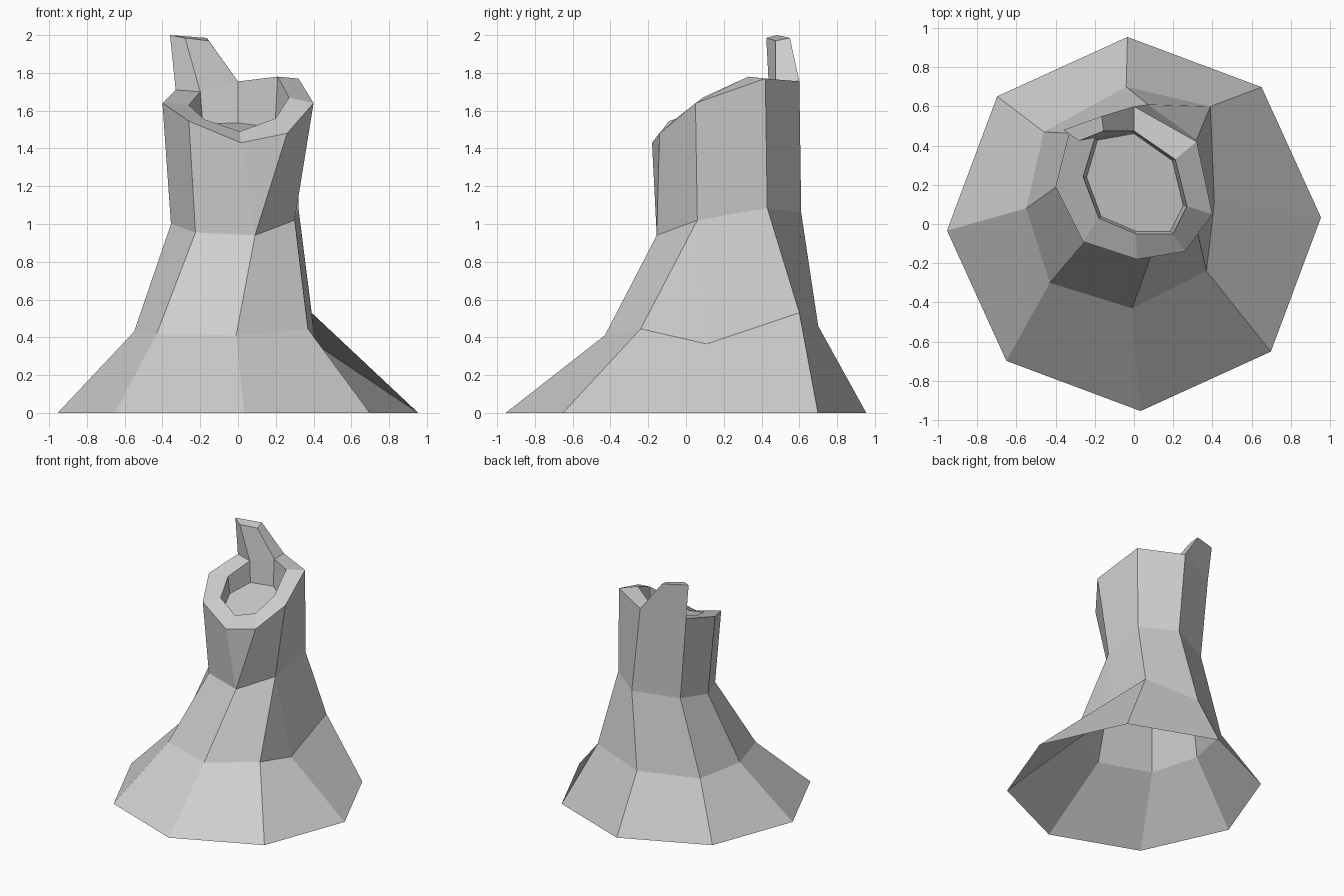
import bpy
import bmesh
from math import cos, sin, radians

cube = bpy.data.objects.get("Cube")
if cube:
    bpy.data.objects.remove(cube, do_unlink=True)

# Single grey for the whole stump
grey = bpy.data.materials.new("stump_grey")
grey.use_nodes = True
colour = (0.62, 0.62, 0.62, 1)
grey.diffuse_color = colour
grey.node_tree.nodes["Principled BSDF"].inputs["Base Color"].default_value = colour


def loft(bm, lower, upper, skip=()):
    """Join two closed rings with faces; repeated points give triangles."""
    count = len(lower)
    for i in range(count):
        if i in skip:
            continue
        j = (i + 1) % count
        corners = list(dict.fromkeys((lower[i], lower[j], upper[j], upper[i])))
        bm.faces.new([bm.verts.new(point) for point in corners])


def cap(bm, ring):
    bm.faces.new([bm.verts.new(point) for point in ring])


def finish(bm, name):
    """Weld the parts of a mesh and add it to the scene, flat shaded."""
    bmesh.ops.remove_doubles(bm, verts=bm.verts, dist=0.0005)
    mesh = bpy.data.meshes.new(name)
    bm.to_mesh(mesh)
    bm.free()
    mesh.materials.append(grey)
    part = bpy.data.objects.new(name, mesh)
    bpy.context.collection.objects.link(part)
    return part


# Rings run counter-clockwise, starting from the -x side
foot = [(0.955 * cos(radians(a)), 0.955 * sin(radians(a)), 0)
        for a in range(182, 542, 45)]
flare = [(-.55, .08, .43), (-.43, -.3, .42), (-.01, -.43, .41), (.37, -.24, .445),
         (.41, .11, .365), (.39, .6, .53), (-.04, .7, .46), (-.46, .47, .42)]
waist = [(-.355, .22, 1), (-.225, -.06, .955), (.09, -.155, .94), (.3, .06, 1.02),
         (.32, .43, 1.085), (.07, .61, 1.06), (-.27, .46, 1.03)]
crown = [(-.4, .19, 1.64), (-.26, -.09, 1.545), (.015, -.18, 1.43), (.26, -.14, 1.48),
         (.4, .05, 1.64), (.32, .42, 1.77), (0, .6, 1.755), (-.33, .47, 1.71)]
lip = [(-.26, .24, 1.63), (-.18, .03, 1.555), (.01, -.05, 1.49), (.2, -.05, 1.56),
       (.27, .09, 1.67), (.21, .33, 1.78), (0, .475, 1.755), (-.2, .44, 1.7)]

# The waist has one side fewer, so one corner is shared above and below
waist_below = waist[:4] + waist[3:]
waist_above = waist[:3] + waist[2:]

# Bark: open underneath, flaring out at the roots
bm = bmesh.new()
loft(bm, foot, flare)
loft(bm, flare, waist_below)
loft(bm, waist_above, crown)
finish(bm, "bark")

# Hollow top: slanted rim, inner wall and sloping floor
floor = [(x * 0.93, 0.2 + (y - 0.2) * 0.95, 1.45 + 0.18 * y) for x, y, z in lip]
bm = bmesh.new()
loft(bm, crown, lip, skip=(6,))
loft(bm, lip, floor)
cap(bm, floor)
finish(bm, "hollow_top")

# Splinter rising from the back of the rim
root = [crown[6], crown[7], lip[7], lip[6]]
tip = [(-.165, .55, 1.985), (-.36, .48, 2), (-.28, .425, 1.985), (-.155, .475, 1.97)]
bm = bmesh.new()
loft(bm, root, tip)
cap(bm, tip)
finish(bm, "splinter")
